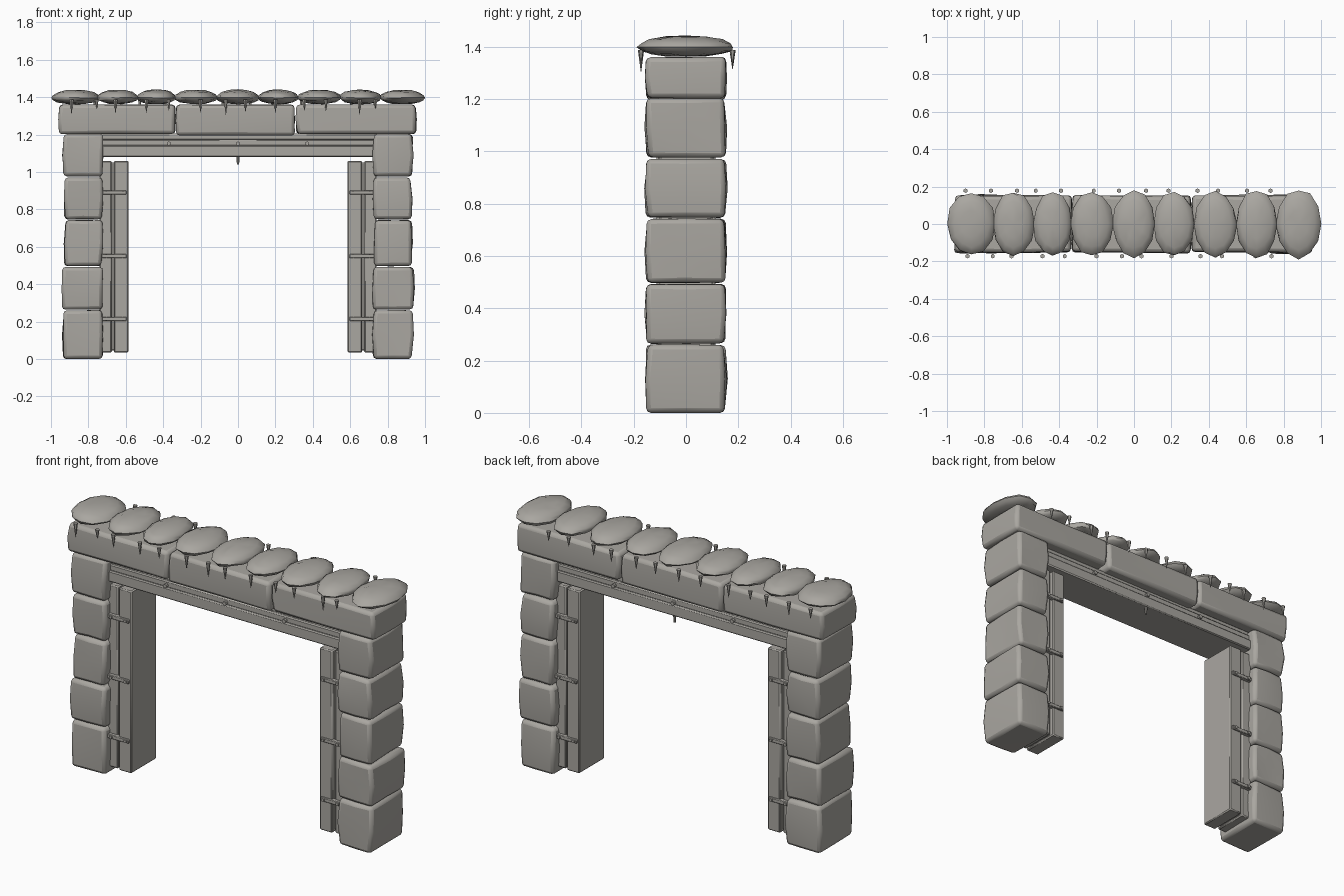
import bpy, bmesh, math, random
from mathutils import Vector

if "Cube" in bpy.data.objects:
    bpy.data.objects.remove(bpy.data.objects["Cube"])

random.seed(7)
grey = bpy.data.materials.new("weathered grey")
grey.diffuse_color = (0.40, 0.385, 0.355, 1)
grey.use_nodes = True
grey.node_tree.nodes["Principled BSDF"].inputs["Base Color"].default_value = grey.diffuse_color


def finish(name, bm, bevel=0.0, segments=2, angle=35):
    bmesh.ops.recalc_face_normals(bm, faces=bm.faces)
    me = bpy.data.meshes.new(name)
    bm.to_mesh(me)
    bm.free()
    me.materials.append(grey)
    ob = bpy.data.objects.new(name, me)
    bpy.context.collection.objects.link(ob)
    bpy.ops.object.select_all(action='DESELECT')
    ob.select_set(True)
    bpy.context.view_layer.objects.active = ob
    if bevel:
        mod = ob.modifiers.new("worn edges", 'BEVEL')
        mod.width, mod.segments = bevel, segments
        mod.limit_method, mod.angle_limit = 'ANGLE', math.radians(40)
    bpy.ops.object.shade_smooth_by_angle(angle=math.radians(angle))
    return ob


def box_mesh(x0, x1, y0, y1, z0, z1):
    bm = bmesh.new()
    bmesh.ops.create_cube(bm, size=1)
    for v in bm.verts:
        v.co = Vector(((x0 + x1) / 2 + v.co.x * (x1 - x0),
                       (y0 + y1) / 2 + v.co.y * (y1 - y0),
                       (z0 + z1) / 2 + v.co.z * (z1 - z0)))
    return bm


def plank(name, *dims, bevel=0.006):
    return finish(name, box_mesh(*dims), bevel, 1)


def stone(name, x0, x1, y0, y1, z0, z1, bulge=0.006, jitter=0.006):
    # Rough block: split faces, swell sideways, shift corners slightly
    bm = box_mesh(x0, x1, y0, y1, z0, z1)
    bmesh.ops.subdivide_edges(bm, edges=bm.edges[:], cuts=1, use_grid_fill=True)
    cx, cy, cz = (x0 + x1) / 2, (y0 + y1) / 2, (z0 + z1) / 2
    for v in bm.verts:
        j = lambda s: random.uniform(-s, s)
        if abs(v.co.z - cz) < 1e-4:
            if abs(v.co.x - cx) > 1e-4:
                v.co.x += math.copysign(bulge, v.co.x - cx)
            if abs(v.co.y - cy) > 1e-4:
                v.co.y += math.copysign(bulge, v.co.y - cy)
        v.co += Vector((j(jitter), j(jitter), j(jitter * 0.3)))
        v.co.z = max(v.co.z, 0)
    return finish(name, bm, 0.018, 2, 40)


def rod(name, pos, r1, r2, depth, axis='Z', sides=8):
    bm = bmesh.new()
    bmesh.ops.create_cone(bm, cap_ends=True, segments=sides, radius1=r1,
                          radius2=r2, depth=depth)
    for v in bm.verts:
        if axis == 'Y':
            v.co = Vector((v.co.x, v.co.z, -v.co.y))
        v.co += Vector(pos)
    return finish(name, bm)


# Stone pillars: z range and outer / inner x of each course
courses = [(0.0, 0.26, 0.93, 0.725), (0.265, 0.492, 0.935, 0.725),
           (0.498, 0.742, 0.925, 0.73), (0.747, 0.97, 0.925, 0.73),
           (0.977, 1.203, 0.93, 0.725)]
for side, label in ((-1, "left"), (1, "right")):
    for i, (z0, z1, xo, xi) in enumerate(courses):
        xs = sorted((side * xo, side * xi))
        stone(f"{label}_pillar_stone_{i + 1}", *xs, -0.148, 0.148, z0, z1)

# Lintel stones
for i, (x0, x1, z0) in enumerate([(-0.955, -0.337, 1.203), (-0.328, 0.303, 1.195),
                                  (0.315, 0.95, 1.203)]):
    stone(f"lintel_stone_{i + 1}", x0, x1, -0.15, 0.15, z0, 1.36, 0.003, 0.005)

# Rounded cap stones along the top
caps = [(-0.87, .13, .168), (-0.645, .112, .172), (-0.435, .105, .172),
        (-0.225, .115, .172), (0.0, .115, .178), (0.215, .11, .172),
        (0.435, .115, .176), (0.655, .112, .182), (0.88, .12, .184)]
for i, (cx, rx, ry) in enumerate(caps):
    bm = bmesh.new()
    bmesh.ops.create_uvsphere(bm, u_segments=12, v_segments=8, radius=1)
    for v in bm.verts:
        # squarer plan and a blunt rim
        h = math.hypot(v.co.x, v.co.y)
        k = h ** -0.12 if h > 0.01 else 1
        up = v.co.z > 0
        n = random.uniform(0.965, 1.035) if h > 0.3 else 1
        v.co = Vector((cx + v.co.x * k * rx * n, v.co.y * k * ry * n,
                       1.397 + v.co.z * (0.043 if up else 0.034)
                       + random.uniform(-0.003, 0.003)))
    finish(f"cap_stone_{i + 1}", bm, angle=50)

# Icicles hanging from both long edges of the caps
rows = {-0.172: (-.89, -.755, -.655, -.49, -.37, -.2, -.065, .04, .2, .355, .47, .65, .735),
        0.178: (-.9, -.765, -.625, -.525, -.39, -.215, -.08, .065, .185, .34, .45, .605, .73)}
for y, row in rows.items():
    for i, x in enumerate(row):
        length = random.uniform(0.05, 0.085)
        rod(f"icicle_{'front' if y < 0 else 'back'}_{i + 1}",
            (x, y, 1.388 - length / 2), 0.001, 0.012, length, sides=6)

# Wooden door jambs with iron straps and bolts
for side, label in ((-1, "left"), (1, "right")):
    for name, xi, xo, d in (("inner", 0.585, 0.664, 0.112), ("outer", 0.675, 0.74, 0.102)):
        xs = sorted((side * xi, side * xo))
        plank(f"{label}_{name}_jamb", *xs, -d, d, 0.035, 1.06)
    xs = sorted((side * 0.655, side * 0.685))
    plank(f"{label}_jamb_filler", *xs, -0.085, 0.085, 0.045, 1.05)
    for z in (0.215, 0.55, 0.89):
        for f in (-1, 1):
            xs = sorted((side * 0.597, side * 0.735))
            ys = sorted((f * 0.095, f * 0.122))
            plank(f"{label}_strap", *xs, *ys, z - 0.011, z + 0.011, bevel=0.003)
            for bx in (0.615, 0.705):
                rod(f"{label}_strap_bolt", (side * bx, f * 0.122, z),
                    0.009, 0.009, 0.014, 'Y')

# Wooden head beam in two layers, with bolts
plank("head_beam_lower", -0.735, 0.735, -0.115, 0.115, 1.08, 1.142)
plank("head_beam_upper", -0.735, 0.735, -0.105, 0.105, 1.138, 1.175)
plank("head_beam_packing", -0.735, 0.735, -0.09, 0.09, 1.17, 1.205)
for f in (-1, 1):
    for x in (-0.37, 0, 0.37):
        rod("beam_bolt", (x, f * 0.112, 1.152), 0.011, 0.011, 0.02, 'Y')

# Small hanging peg under the beam
rod("hanging_peg", (0, 0.1, 1.065), 0.006, 0.009, 0.05)
